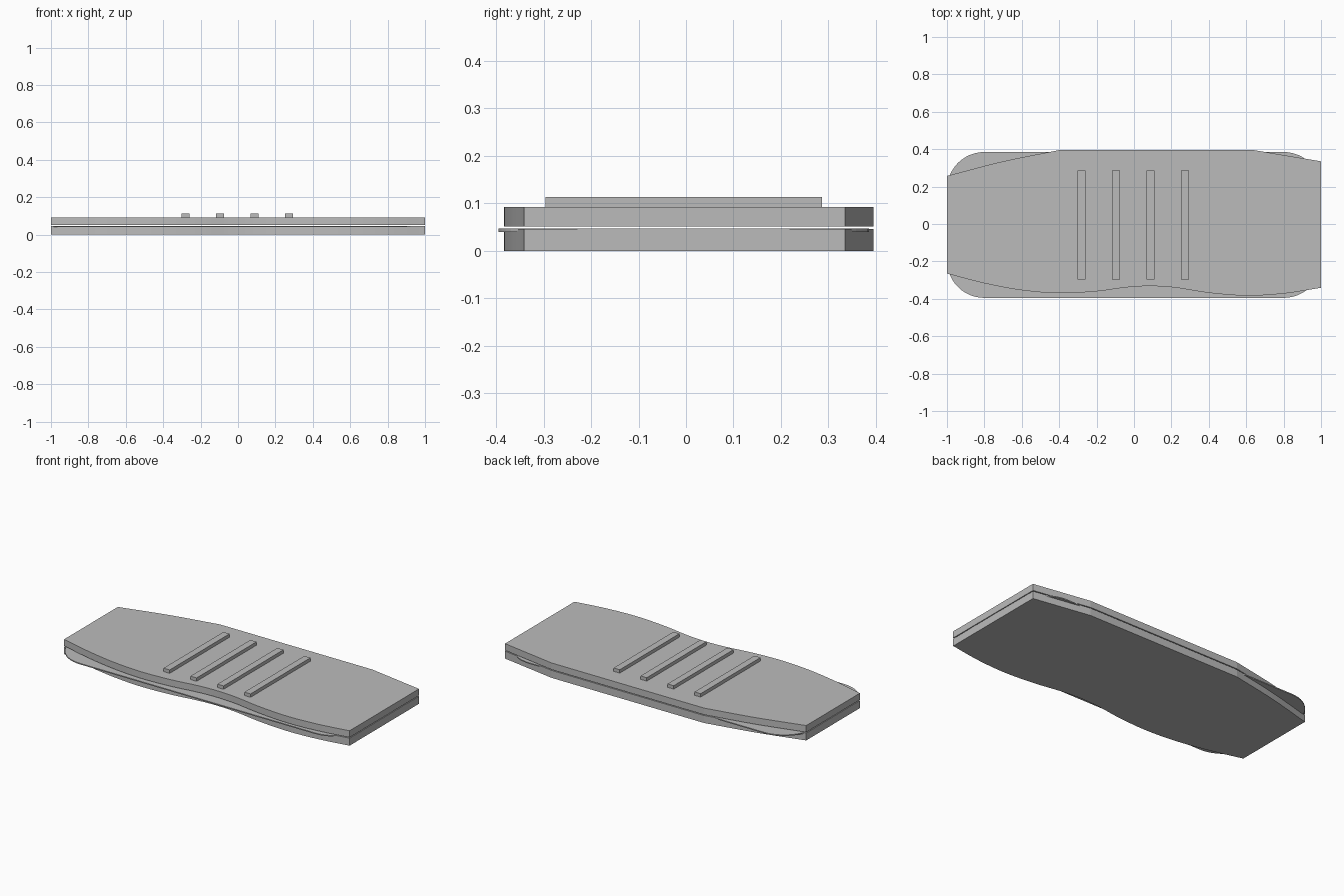
import bpy, bmesh, math
from mathutils import Vector

if "Cube" in bpy.data.objects:
    bpy.data.objects.remove(bpy.data.objects["Cube"])

grey = bpy.data.materials.new("plain grey")
grey.diffuse_color = (0.5, 0.5, 0.5, 1)
grey.use_nodes = True
grey.node_tree.nodes["Principled BSDF"].inputs["Base Color"].default_value = grey.diffuse_color


def extrude(name, outline, z0, z1):
    """Closed prism from a counter-clockwise outline."""
    bm = bmesh.new()
    base = bm.faces.new([bm.verts.new((x, y, z0)) for x, y in outline])
    top = bmesh.ops.extrude_face_region(bm, geom=[base], use_keep_orig=True)
    moved = [g for g in top["geom"] if isinstance(g, bmesh.types.BMVert)]
    bmesh.ops.translate(bm, verts=moved, vec=(0, 0, z1 - z0))
    bmesh.ops.recalc_face_normals(bm, faces=bm.faces[:])
    me = bpy.data.meshes.new(name)
    bm.to_mesh(me)
    bm.free()
    me.materials.append(grey)
    ob = bpy.data.objects.new(name, me)
    bpy.context.collection.objects.link(ob)
    return ob


def spline(pts, steps=6):
    """Smooth curve through the points."""
    p = [Vector(q) for q in pts]
    p = [2 * p[0] - p[1]] + p + [2 * p[-1] - p[-2]]
    out = []
    for a, b, c, d in zip(p, p[1:], p[2:], p[3:]):
        for i in range(steps):
            t = i / steps
            v = 0.5 * (2 * b + (c - a) * t + (2 * a - 5 * b + 4 * c - d) * t * t
                       + (3 * b - a - 3 * c + d) * t ** 3)
            out.append((v.x, v.y))
    return out + [tuple(pts[-1])]


# Grip outline: wavy front edge, straight-ish back edge
front_edge = spline([(-1, -0.265), (-0.8, -0.317), (-0.6, -0.354), (-0.4, -0.37),
                     (-0.2, -0.36), (-0.05, -0.34), (0.08, -0.332), (0.22, -0.34),
                     (0.4, -0.368), (0.6, -0.383), (0.8, -0.372), (1, -0.341)])
back_edge = [(1, 0.335), (0.64, 0.395)] + spline([(-0.4, 0.395), (-0.7, 0.335), (-1, 0.257)])
grip = front_edge + back_edge

extrude("lower_slab", grip, 0.0, 0.046)
extrude("upper_slab", grip, 0.051, 0.092)

# Thin rounded plate between the slabs
r = 0.2
plate = []
for cx, cy, start in ((0.8, 0.185, 0), (-0.8, 0.185, 90), (-0.8, -0.195, 180), (0.8, -0.195, 270)):
    for i in range(13):
        a = math.radians(start + i * 7.5)
        plate.append((cx + r * math.cos(a), cy + r * math.sin(a)))
extrude("middle_plate", plate, 0.040, 0.0465)

# Four raised ribs on top
for i in range(4):
    x = -0.28 + i * 0.184
    extrude(f"rib_{i + 1}", [(x - 0.021, -0.296), (x + 0.021, -0.296),
                             (x + 0.021, 0.287), (x - 0.021, 0.287)], 0.092, 0.113)
